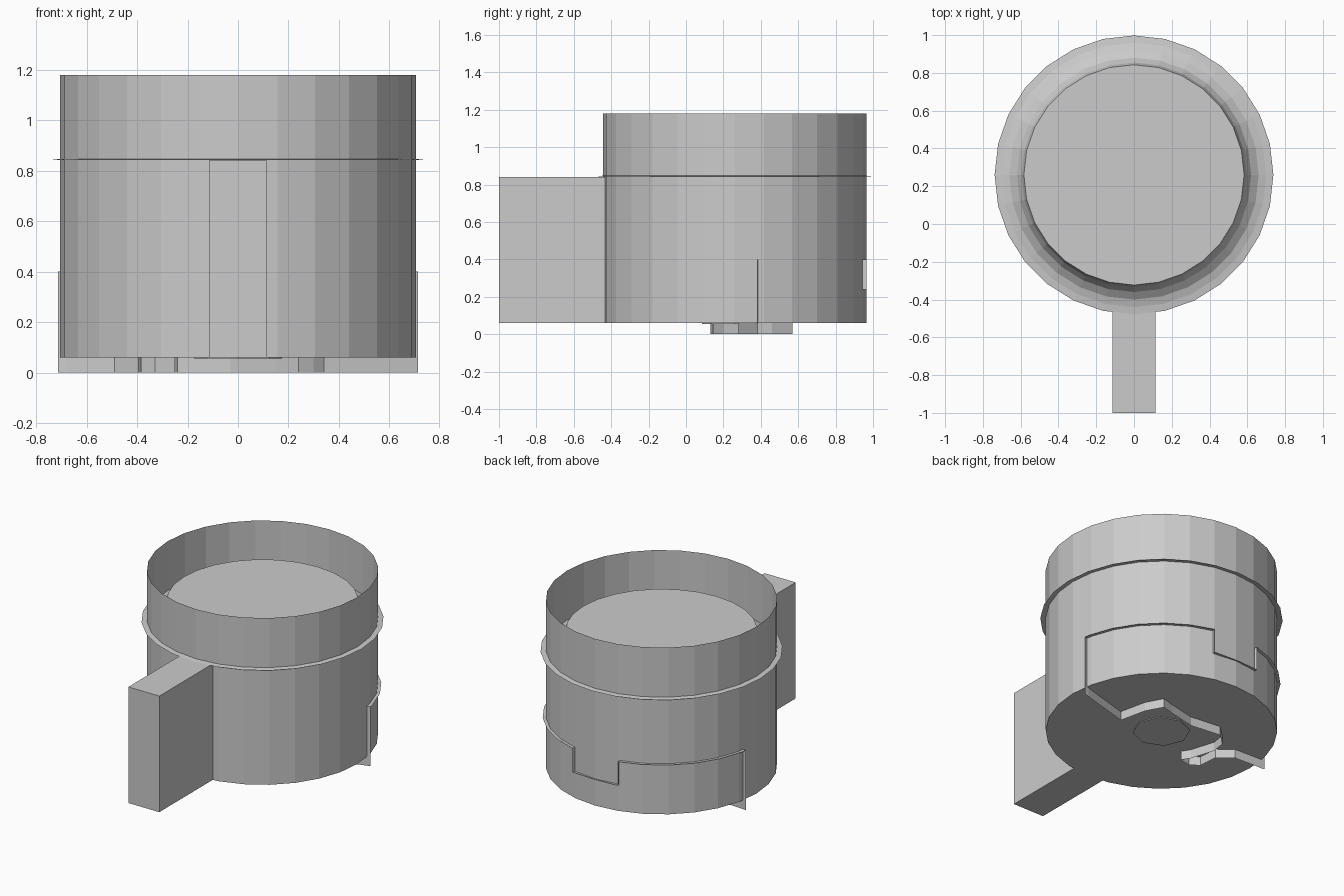
import bpy, bmesh
from math import sin, cos, pi, radians, asin, degrees
from mathutils import Vector

if "Cube" in bpy.data.objects:
    bpy.data.objects.remove(bpy.data.objects["Cube"])

CY = 0.26      # body axis in y
SIDES = 28


def finish(name, bm):
    bmesh.ops.remove_doubles(bm, verts=bm.verts, dist=1e-5)
    mesh = bpy.data.meshes.new(name)
    bm.to_mesh(mesh)
    bm.free()
    ob = bpy.data.objects.new(name, mesh)
    bpy.context.collection.objects.link(ob)
    return ob


def polar(r, deg, z):
    a = radians(deg)
    return Vector((r * cos(a), CY + r * sin(a), z))


def lathe(name, profile, sides=SIDES, cap=None):
    """Revolve (r, z) points; cap is the index of the ring to close."""
    bm = bmesh.new()
    rings = [[bm.verts.new(polar(r, 360 * i / sides, z)) for i in range(sides)]
             for r, z in profile]
    for lo, hi in zip(rings, rings[1:]):
        for i in range(sides):
            j = (i + 1) % sides
            bm.faces.new((lo[i], lo[j], hi[j], hi[i]))
    if cap is not None:
        ring = rings[cap]
        bm.faces.new(ring[::-1] if cap == 0 else ring)
    return finish(name, bm)


def sheet(name, edge_a, edge_b):
    """Thin sheet between two matching polylines."""
    bm = bmesh.new()
    a = [bm.verts.new(p) for p in edge_a]
    b = [bm.verts.new(p) for p in edge_b]
    for i in range(len(a) - 1):
        bm.faces.new((a[i], a[i + 1], b[i + 1], b[i]))
    return finish(name, bm)


# Open-topped thin-walled body with a closed bottom
lathe("body", [(0.705, 0.06), (0.705, 1.18)], cap=0)

# Raised inner floor that flares out through the wall as a thin flange
lathe("inner_floor_and_flange",
      [(0.738, 0.843), (0.70, 0.848), (0.66, 0.86), (0.62, 0.89),
       (0.595, 0.93), (0.583, 0.975)], cap=5)

# Block handle
bm = bmesh.new()
bmesh.ops.create_cube(bm, size=1)
for v in bm.verts:
    v.co = Vector((v.co.x * 0.23, -0.71 + v.co.y * 0.58, 0.45 + v.co.z * 0.78))
finish("handle", bm)

# Small disc on the underside
lathe("bottom_disc", [(0.175, 0.055), (0.175, 0.065)], sides=8, cap=0)

# Thin seam ridge around the back, stepping down at the centre
R_IN, R_OUT = 0.69, 0.725
start = degrees(asin(0.125 / R_OUT))
step = 360 / SIDES
notch = 76.5
half = [(start, 0.0), (start, 0.40)]
half += [(step * k, 0.40) for k in range(1, 6)]
half += [(notch, 0.40), (notch, 0.24)]
path = half + [(90, 0.24)] + [(180 - a, z) for a, z in reversed(half)]


def seam_edge(r):
    # the step's bottom runs straight across between its corners
    return [polar(r if a != 90 else r * 0.985, a, z) for a, z in path]


sheet("seam_ridge", seam_edge(R_IN), seam_edge(R_OUT))

# Seam continuing across the underside as an upright winding wall
outline = [(0.714, 0.385), (0.34, 0.28), (0.30, 0.46), (0.24, 0.57),
           (0.15, 0.545), (-0.03, 0.505), (-0.24, 0.53), (-0.32, 0.455),
           (-0.335, 0.36), (-0.285, 0.20), (-0.25, 0.145), (-0.33, 0.13),
           (-0.385, 0.17), (-0.395, 0.30), (-0.49, 0.375), (-0.714, 0.385)]
sheet("underside_seam_wall",
      [Vector((x, y, 0.0)) for x, y in outline],
      [Vector((x, y, 0.065)) for x, y in outline])
